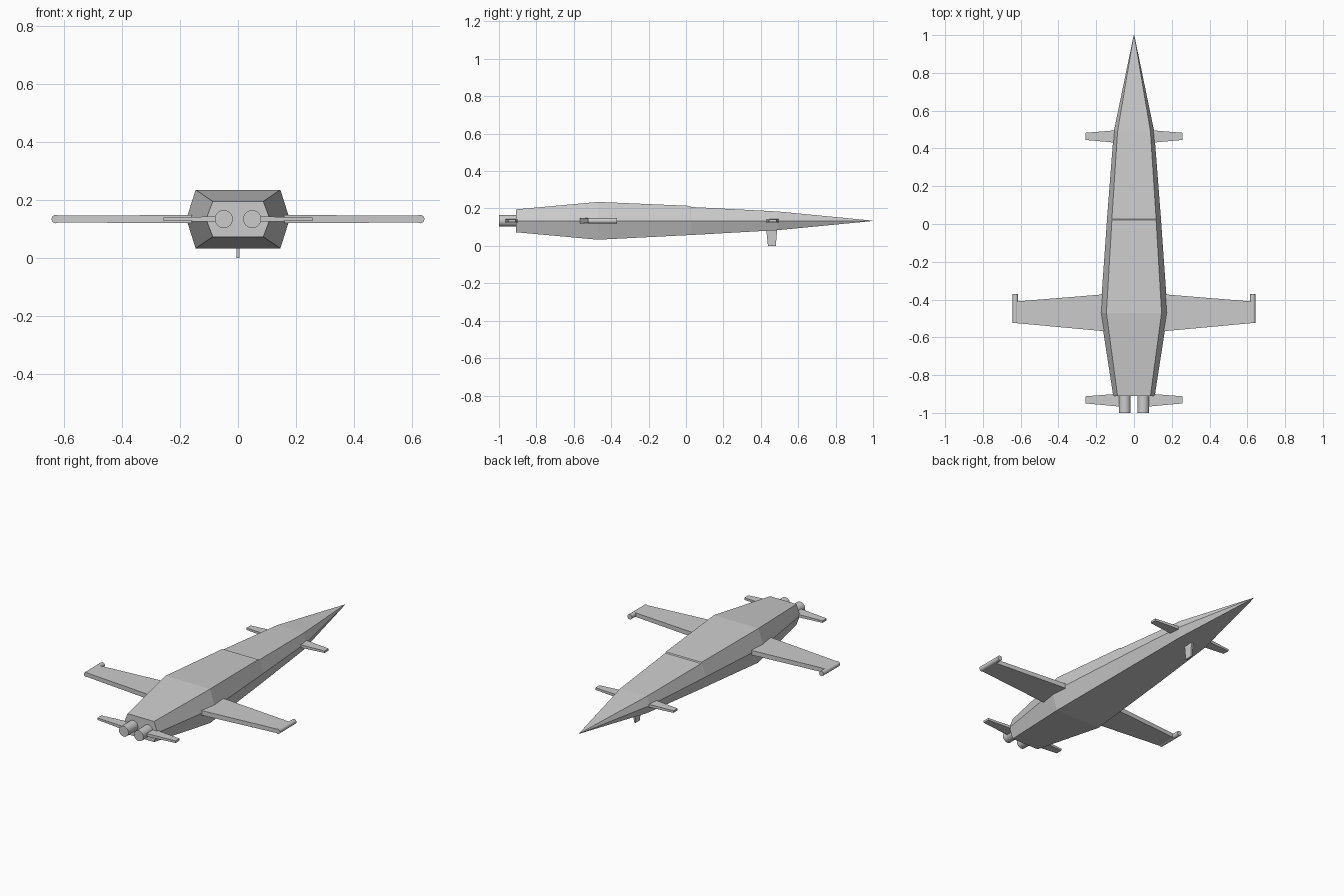
import bpy, bmesh, math

if "Cube" in bpy.data.objects:
    bpy.data.objects.remove(bpy.data.objects["Cube"])

AXIS = 0.134


def finish(name, bm):
    bmesh.ops.recalc_face_normals(bm, faces=bm.faces)
    mesh = bpy.data.meshes.new(name)
    bm.to_mesh(mesh)
    bm.free()
    obj = bpy.data.objects.new(name, mesh)
    bpy.context.collection.objects.link(obj)
    return obj


def loft(name, rings):
    """Skin a list of equal-length point rings and cap both ends."""
    bm = bmesh.new()
    loops = [[bm.verts.new(p) for p in ring] for ring in rings]
    n = len(loops[0])
    for a, b in zip(loops, loops[1:]):
        for i in range(n):
            j = (i + 1) % n
            bm.faces.new((a[i], a[j], b[j], b[i]))
    bm.faces.new(loops[0])
    bm.faces.new(loops[-1])
    bmesh.ops.remove_doubles(bm, verts=bm.verts, dist=0.0001)
    return finish(name, bm)


def fin(name, side, x0, x1, root, tip, t0, t1):
    """Tapered horizontal blade; root and tip are (rear y, front y)."""
    rings = []
    for x, (a, b), t in ((x0, root, t0), (x1, tip, t1)):
        rings.append([(side * x, y, AXIS + z) for y, z in
                      ((a, -t), (b, -t), (b, t), (a, t))])
    return loft(name, rings)


def tube(name, x, y0, y1, r, sides):
    bpy.ops.mesh.primitive_cylinder_add(
        vertices=sides, radius=r, depth=y1 - y0,
        location=(x, (y0 + y1) / 2, AXIS), rotation=(math.pi / 2, 0, 0))
    obj = bpy.context.object
    obj.name = name
    bpy.ops.object.shade_smooth_by_angle(angle=math.radians(40))


# Hexagonal hull: y, flat half width, side half width, top height, bottom depth
stations = [
    (-0.91, 0.087, 0.110, 0.061, 0.061),
    (-0.47, 0.146, 0.178, 0.101, 0.101),
    (0.022, 0.117, 0.143, 0.080, 0.076),
    (0.026, 0.117, 0.143, 0.074, 0.076),
    (0.49, 0.087, 0.107, 0.050, 0.050),
    (0.998, 0.001, 0.002, 0.001, 0.001),
]
loft("hull", [[(-f, y, AXIS + t), (f, y, AXIS + t), (s, y, AXIS),
               (f, y, AXIS - b), (-f, y, AXIS - b), (-s, y, AXIS)]
              for y, f, s, t, b in stations])

# Wings, tip pods, small fore and aft fins, engines
for side, tag in ((-1, "left"), (1, "right")):
    fin(tag + "_wing", side, 0.13, 0.622, (-0.57, -0.37), (-0.525, -0.41), 0.014, 0.012)
    tube(tag + "_wing_pod", side * 0.628, -0.525, -0.37, 0.0145, 16)
    fin(tag + "_front_fin", side, 0.07, 0.256, (0.428, 0.498), (0.445, 0.483), 0.009, 0.006)
    fin(tag + "_rear_fin", side, 0.06, 0.256, (-0.968, -0.897), (-0.95, -0.912), 0.009, 0.006)
    tube(tag + "_engine", side * 0.049, -1.0, -0.9, 0.031, 24)

# Belly fin under the nose
loft("belly_fin", [[(x, a, z), (x, b, z), (-x, b, z), (-x, a, z)]
                   for x, a, b, z in ((0.005, 0.438, 0.48, 0.0),
                                      (0.006, 0.428, 0.488, 0.095))])
